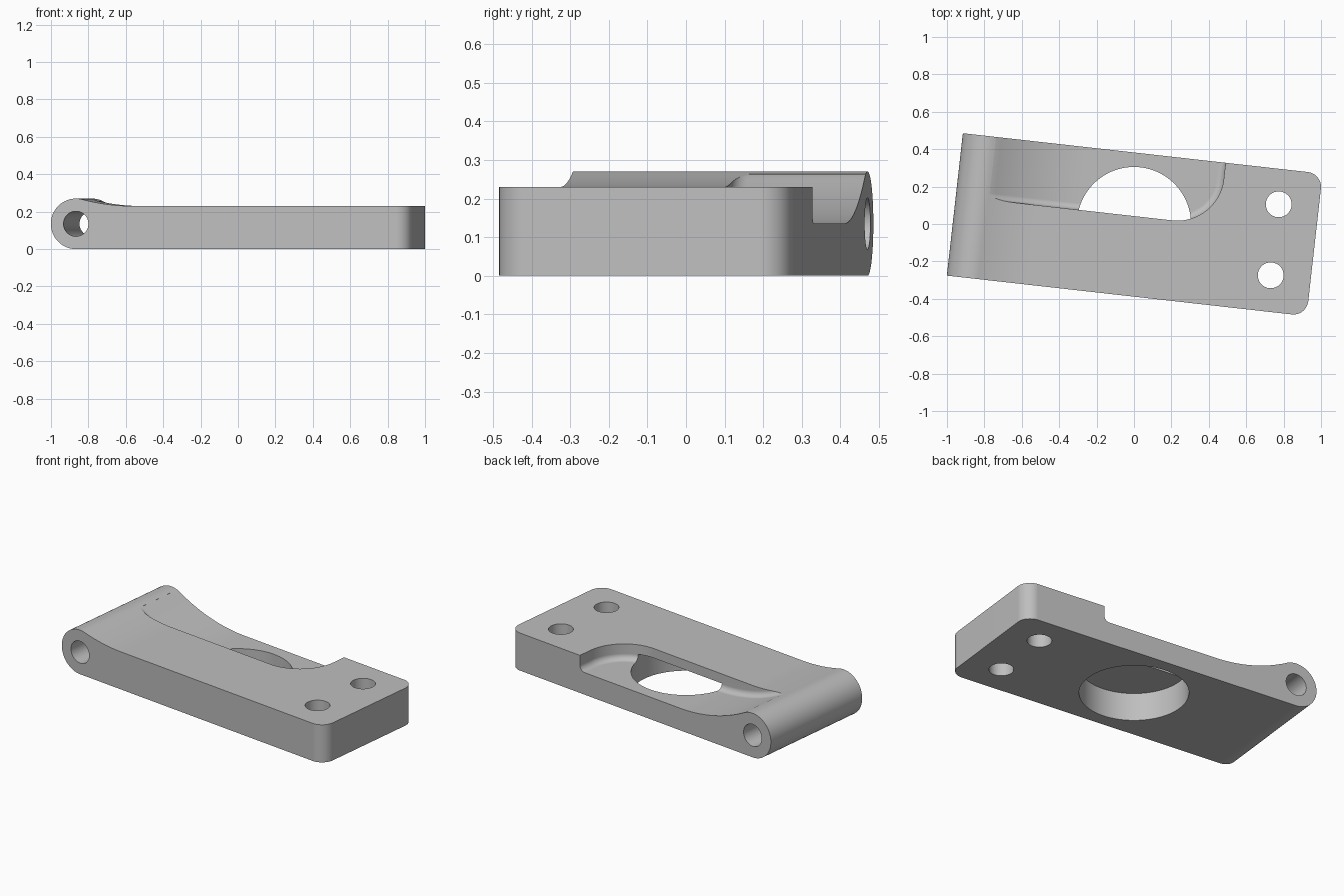
import bpy, bmesh
from math import radians, degrees, sin, cos, sqrt, atan2, pi
from mathutils import Matrix

if "Cube" in bpy.data.objects:
    bpy.data.objects.remove(bpy.data.objects["Cube"], do_unlink=True)

# Main dimensions, in the part's own straight frame
END, FRONT, BACK = 0.972, -0.386, 0.38
TOP, FLOOR = 0.23, 0.135
BARREL_X, BARREL_R = -0.8285, 0.135
FILLET = 0.035
CORNER = 0.08

grey = bpy.data.materials.new("plain grey")
grey.use_nodes = True
colour = (0.52, 0.52, 0.52, 1)
grey.diffuse_color = colour
grey.node_tree.nodes["Principled BSDF"].inputs["Base Color"].default_value = colour


def arc(cx, cy, r, a0, a1, n):
    angles = [radians(a0 + (a1 - a0) * i / n) for i in range(n + 1)]
    return [(cx + r * cos(a), cy + r * sin(a)) for a in angles]


def finish(bm, name):
    bmesh.ops.recalc_face_normals(bm, faces=bm.faces[:])
    mesh = bpy.data.meshes.new(name)
    bm.to_mesh(mesh)
    bm.free()
    mesh.materials.append(grey)
    obj = bpy.data.objects.new(name, mesh)
    bpy.context.collection.objects.link(obj)
    return obj


def loft(loops):
    """Closed solid through a list of equally long point loops."""
    bm = bmesh.new()
    rings = [[bm.verts.new(p) for p in loop] for loop in loops]
    n = len(rings[0])
    for a, b in zip(rings, rings[1:]):
        for i in range(n):
            j = (i + 1) % n
            bm.faces.new((a[i], a[j], b[j], b[i]))
    bm.faces.new(rings[0])
    bm.faces.new(rings[-1])
    return bm


def cylinder(name, r, depth, matrix):
    bm = bmesh.new()
    bmesh.ops.create_cone(bm, cap_ends=True, segments=96, radius1=r, radius2=r,
                          depth=depth, matrix=matrix)
    return finish(bm, name)


# Body: side profile with hinge barrel, blended by a large concave arc
def blend_radius(x, z):
    dx, dz = x - BARREL_X, z - FLOOR
    return (dx * dx + dz * dz - BARREL_R ** 2) / (2 * (BARREL_R - dz))


blend_x = -0.52
R = blend_radius(blend_x, TOP)
touch = degrees(atan2(TOP + R - BARREL_R, blend_x - BARREL_X))
profile = [(END, 0), (END, TOP)]
profile += arc(blend_x, TOP + R, R, -90, touch - 180, 20)
profile += arc(BARREL_X, BARREL_R, BARREL_R, touch, 270, 48)[1:]
bm = loft([[(x, y, z) for x, z in profile] for y in (FRONT, BACK)])
corners = [e for e in bm.edges if all(v.co.x > END - 0.001 for v in e.verts)
           and abs(e.verts[0].co.y - e.verts[1].co.y) < 0.001]
bmesh.ops.bevel(bm, geom=corners, offset=CORNER, segments=14, profile=0.5,
                affect='EDGES')
body = finish(bm, "hinge_plate")

# Pocket cutter: open at the back, filleted floor that sweeps up to the barrel
pocket_x = -0.29
P = blend_radius(pocket_x, FLOOR)
pocket_touch = BARREL_X + (pocket_x - BARREL_X) * BARREL_R / (P + BARREL_R)


def floor_height(x):
    if x > pocket_x:
        return FLOOR
    if x < pocket_touch:
        return BARREL_R + sqrt(BARREL_R ** 2 - (x - BARREL_X) ** 2)
    return FLOOR + P - sqrt(P * P - (x - pocket_x) ** 2)


WALL, TURN_X, TURN_R = 0.042, 0.2, 0.25
turn_y = WALL + TURN_R
start = -0.785


def wall_path(inset):
    xs = [start + (pocket_x - start) * i / 32 for i in range(33)]
    path = [(x, WALL + inset) for x in xs]
    path += arc(TURN_X, turn_y, TURN_R - inset, -90, 0, 28)
    return path + [(TURN_X + TURN_R - inset, 0.49)]


steps = [i / 10 * pi / 2 for i in range(11)]
rows = [[(x, y, floor_height(x) + FILLET * (1 - sin(a)))
         for x, y in wall_path(FILLET * (1 - cos(a)))] for a in steps]
loops = []
for column in zip(*rows):
    wall, inner = column[0], column[-1]
    loops.append([(wall[0], wall[1], 0.4), *column,
                  (inner[0], 0.5, inner[2]), (wall[0], 0.5, 0.4)])
cutters = [finish(loft(loops), "pocket_cutter")]

# Blind round opening from below, barrel bore and two bolt holes
cutters.append(cylinder("opening_cutter", 0.305, 0.272,
                        Matrix.Translation((0, 0, 0.036))))
cutters.append(cylinder("bore_cutter", 0.067, 2,
                        Matrix.Translation((BARREL_X, 0, BARREL_R))
                        @ Matrix.Rotation(pi / 2, 4, 'X')))
for y in (-0.191, 0.191):
    cutters.append(cylinder("bolt_cutter", 0.069, 1,
                            Matrix.Translation((0.757, y, 0))))

bpy.ops.object.select_all(action='DESELECT')
bpy.context.view_layer.objects.active = body
body.select_set(True)
for cutter in cutters:
    cutter.hide_render = True
    mod = body.modifiers.new(cutter.name, 'BOOLEAN')
    mod.operation, mod.solver, mod.object = 'DIFFERENCE', 'EXACT', cutter
    bpy.ops.object.modifier_apply(modifier=mod.name)
    bpy.data.objects.remove(cutter, do_unlink=True)

# Turn the part to its resting angle and shade it
body.data.transform(Matrix.Rotation(radians(-6.42), 4, 'Z'))
bpy.ops.object.shade_smooth_by_angle(angle=radians(25))
weighted = body.modifiers.new("even_shading", 'WEIGHTED_NORMAL')
weighted.keep_sharp = True
